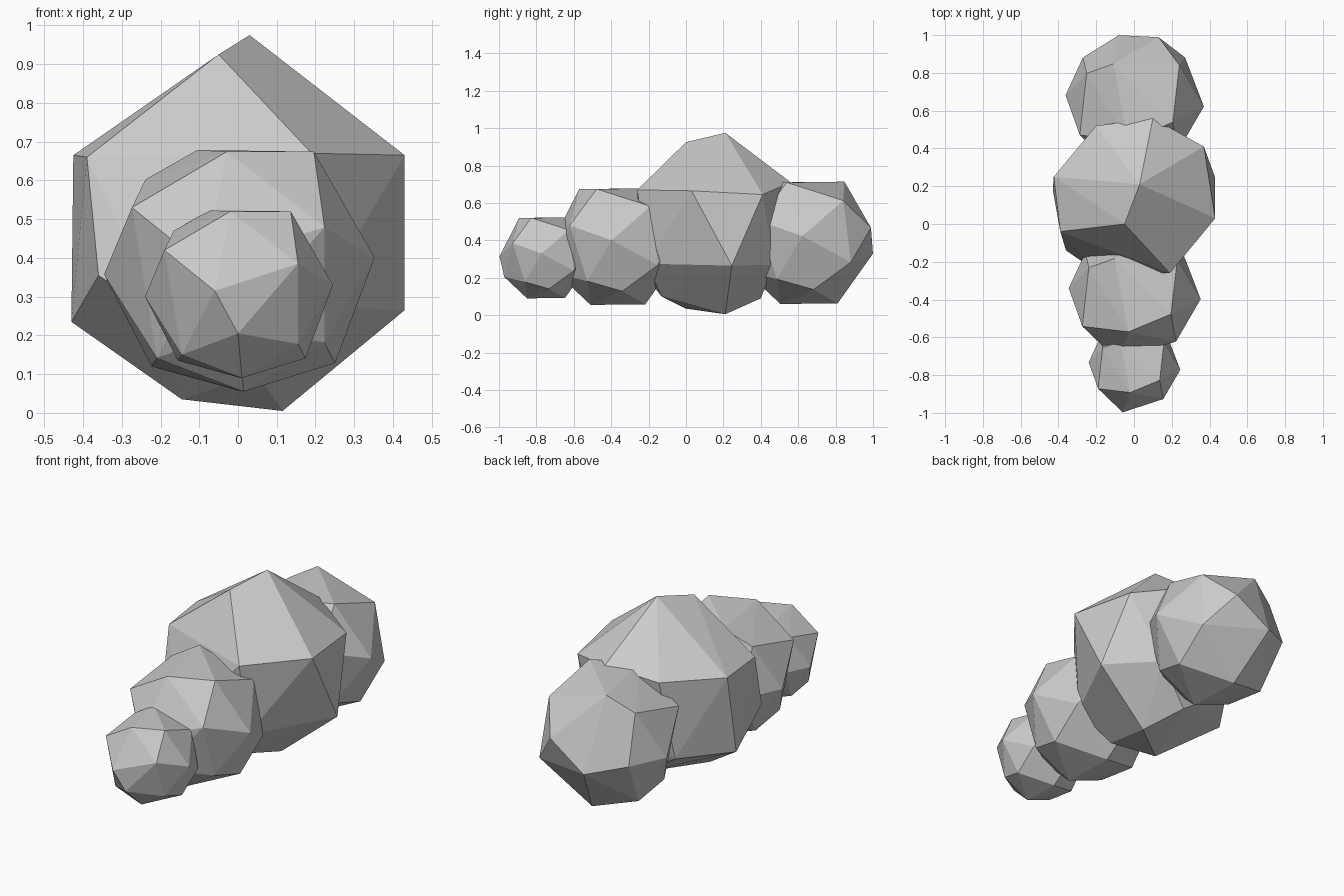
import bpy, bmesh

grey = bpy.data.materials.new("light_grey")
grey.diffuse_color = (0.6, 0.6, 0.6, 1)

# Faceted lump, points relative to its own middle
LUMP = [
    (.245, 0, .33), (-.06, -.225, .315), (.155, -.155, .385), (-.02, -.12, .52),
    (-.19, -.10, .42), (-.24, .04, .30), (.136, -.055, .52), (.159, .145, .456),
    (-.073, .149, .523), (-.166, .116, .47),
    (0, -.2, .205), (.155, -.09, .178), (.174, .04, .141), (.01, -.078, .09),
    (-.145, -.08, .15), (-.155, .08, .135), (0, .125, .092),
    (-.053, .25, .268), (.086, .243, .36), (.179, .172, .238), (-.179, .172, .30),
]

# Large peaked body
BODY = [
    (.03, .21, .975), (-.05, 0, .925),
    (-.39, -.04, .66), (.19, -.26, .67), (.43, .03, .665), (.37, .41, .645),
    (.10, .56, .71), (-.2, .52, .68), (-.425, .25, .665),
    (-.36, -.14, .355), (-.2, -.25, .25), (-.43, .18, .235), (.2, -.21, .275),
    (.43, .245, .265), (.2, .47, .27), (-.25, .45, .25),
    (.115, .21, .005), (-.145, 0, .035), (0, .4, .09), (.05, -.13, .10),
]


def hull(name, points, scale=1, y=0, base=None):
    """Flat-faced convex stone; base lifts its lowest point to that height."""
    low = min(p[2] for p in points)
    base = low if base is None else base
    bm = bmesh.new()
    for px, py, pz in points:
        bm.verts.new((px * scale, y + py * scale, base + (pz - low) * scale))
    bmesh.ops.convex_hull(bm, input=bm.verts[:])
    bmesh.ops.delete(bm, geom=[v for v in bm.verts if not v.link_faces], context='VERTS')
    bmesh.ops.recalc_face_normals(bm, faces=bm.faces[:])
    me = bpy.data.meshes.new(name)
    bm.to_mesh(me)
    bm.free()
    me.materials.append(grey)
    ob = bpy.data.objects.new(name, me)
    bpy.context.collection.objects.link(ob)
    return ob


hull("body", BODY)
hull("front_lump", LUMP, 1, -.772, .09)
hull("middle_lump", LUMP, 1.44, -.398, .055)
hull("back_lump", LUMP, 1.51, .622, .06)
